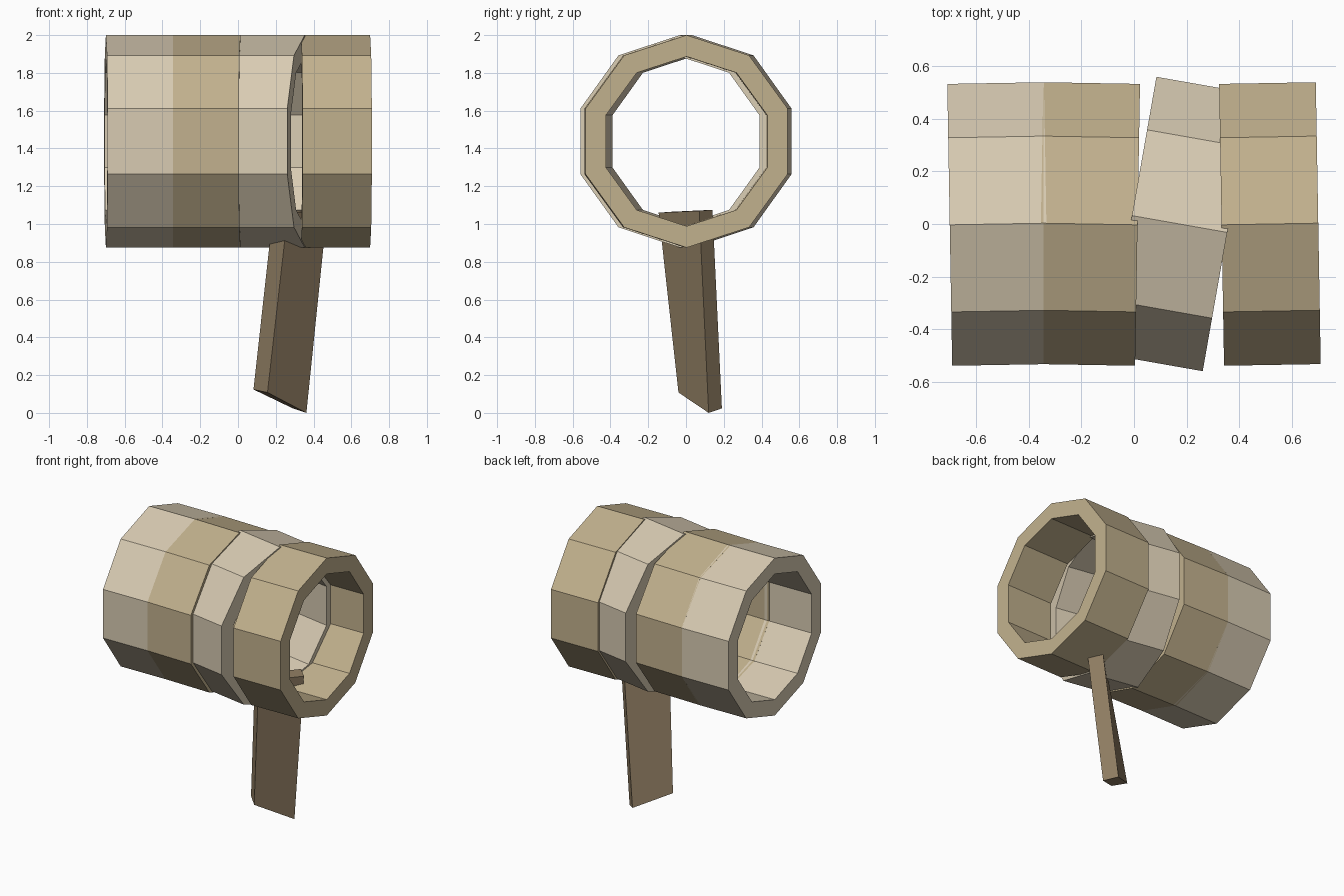
import bpy, bmesh, math
from mathutils import Vector

if "Cube" in bpy.data.objects:
    bpy.data.objects.remove(bpy.data.objects["Cube"])

SIDES, R_OUT, R_IN, WIDTH, AXIS_Z = 10, 0.5625, 0.449, 0.367, 1.4375


def material(name, rgb):
    m = bpy.data.materials.new(name)
    m.diffuse_color = (*rgb, 1)
    m.use_nodes = True
    m.node_tree.nodes["Principled BSDF"].inputs["Base Color"].default_value = m.diffuse_color
    return m


def add_object(name, bm, mat):
    bmesh.ops.recalc_face_normals(bm, faces=bm.faces)
    me = bpy.data.meshes.new(name)
    bm.to_mesh(me)
    bm.free()
    me.materials.append(mat)
    ob = bpy.data.objects.new(name, me)
    bpy.context.collection.objects.link(ob)
    return ob


def ring(name, x, turn, mat):
    # rectangular wall section spun around the x axis
    bm = bmesh.new()
    h = WIDTH / 2
    vs = [bm.verts.new(p) for p in
          ((-h, 0, R_IN), (h, 0, R_IN), (h, 0, R_OUT), (-h, 0, R_OUT))]
    es = [bm.edges.new((vs[i], vs[(i + 1) % 4])) for i in range(4)]
    bmesh.ops.spin(bm, geom=vs + es, cent=(0, 0, 0), axis=(1, 0, 0),
                   angle=math.tau, steps=SIDES)
    bmesh.ops.remove_doubles(bm, verts=bm.verts, dist=1e-4)
    ob = add_object(name, bm, mat)
    ob.location = (x, 0, AXIS_Z)
    ob.rotation_euler.z = math.radians(turn)


pale = material("pale_wood", (0.69, 0.60, 0.45))
tan = material("tan_wood", (0.54, 0.44, 0.27))
brown = material("brown_wood", (0.27, 0.20, 0.12))

# hammer head: four ten-sided rings, the third knocked askew
ring("head_ring_left_end", -0.516, 1, pale)
ring("head_ring_left_inner", -0.17, -1, tan)
ring("head_ring_crooked", 0.173, -10, pale)
ring("head_ring_right_end", 0.516, 1, tan)

# handle: twisted, leaning plank with a slanted lower end
bottom = [(0.156, -0.04, 0.108), (0.362, 0.12, 0.0), (0.29, 0.19, 0.024), (0.082, 0.03, 0.124)]
top = [(0.264, -0.145, 1.06), (0.472, 0.07, 1.07), (0.40, 0.14, 1.075), (0.186, -0.075, 1.065)]
bm = bmesh.new()
lo = [bm.verts.new(p) for p in bottom]
hi = [bm.verts.new(p) for p in top]
bm.faces.new(lo)
bm.faces.new(hi)
for i in range(4):
    j = (i + 1) % 4
    bm.faces.new((lo[i], lo[j], hi[j], hi[i]))
add_object("handle", bm, brown)
